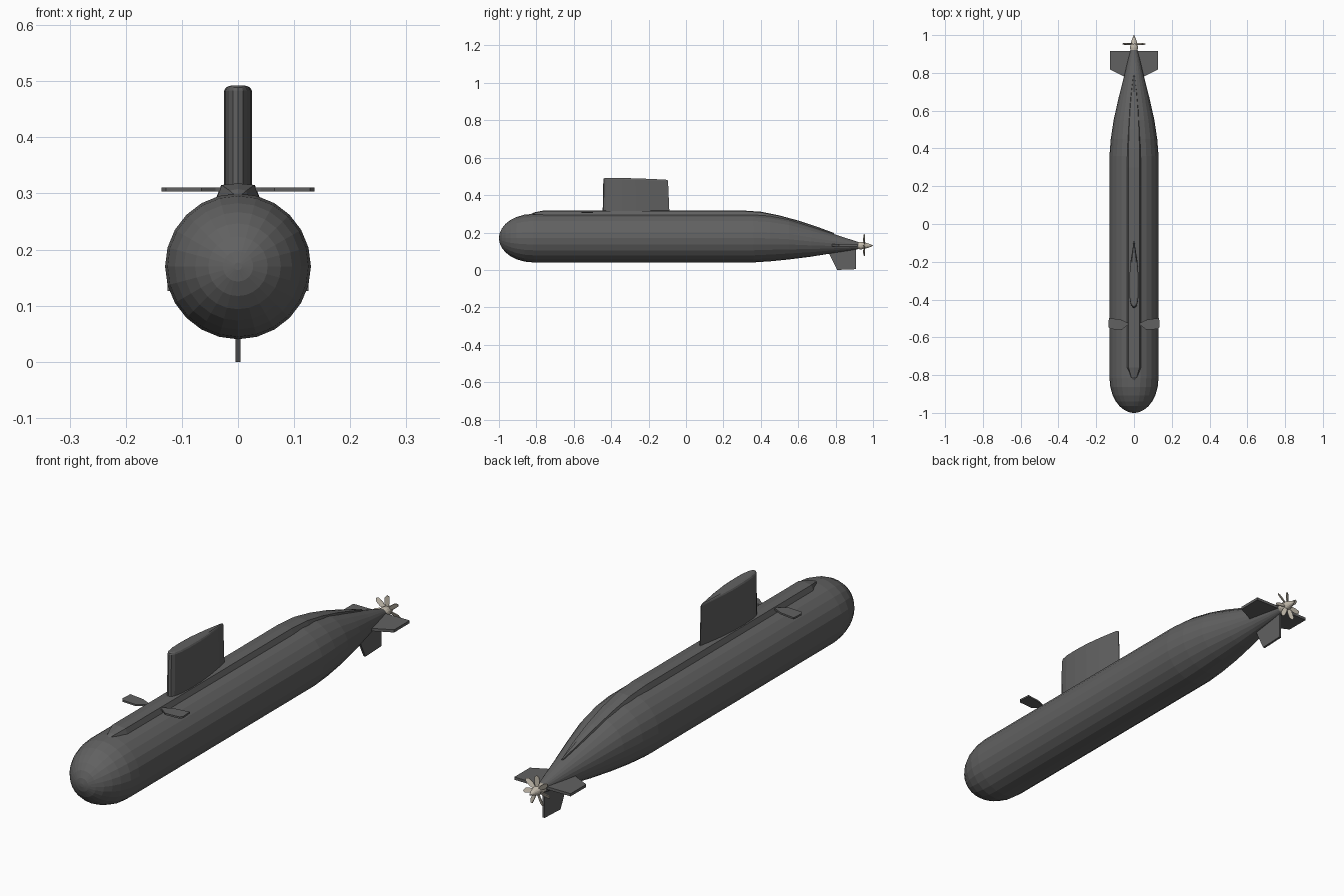
import bpy, bmesh
from math import sin, cos, pi, radians
from mathutils import Matrix, Vector

if "Cube" in bpy.data.objects:
    bpy.data.objects.remove(bpy.data.objects["Cube"])


def material(name, color):
    m = bpy.data.materials.new(name)
    m.diffuse_color = color
    m.use_nodes = True
    m.node_tree.nodes["Principled BSDF"].inputs["Base Color"].default_value = m.diffuse_color
    return m


dark = material("dark_grey", (0.12, 0.12, 0.12, 1))
bronze = material("pale_bronze", (0.55, 0.50, 0.42, 1))


def finish(bm, name, mat):
    bmesh.ops.recalc_face_normals(bm, faces=bm.faces)
    me = bpy.data.meshes.new(name)
    bm.to_mesh(me)
    bm.free()
    me.materials.append(mat)
    ob = bpy.data.objects.new(name, me)
    bpy.context.collection.objects.link(ob)
    return ob


def loft(name, rings, mat):
    """Skin a list of equal-length point rings and cap both ends."""
    bm = bmesh.new()
    vs = [[bm.verts.new(p) for p in r] for r in rings]
    n = len(vs[0])
    for a, b in zip(vs, vs[1:]):
        for i in range(n):
            j = (i + 1) % n
            bm.faces.new((a[i], a[j], b[j], b[i]))
    bm.faces.new(vs[0])
    bm.faces.new(vs[-1])
    bmesh.ops.remove_doubles(bm, verts=bm.verts, dist=1e-5)
    return finish(bm, name, mat)


def circle(y, r, z, n):
    return [(r * cos(2 * pi * i / n), y, z + r * sin(2 * pi * i / n)) for i in range(n)]


def plate(name, outline, thick, mat, mirror=False):
    """Thin fin from 3D outline, thickness given as a vector."""
    t = Vector(thick) / 2
    ob = loft(name, [[Vector(p) - t for p in outline], [Vector(p) + t for p in outline]], mat)
    if mirror:
        ob.modifiers.new("mirror", "MIRROR")
    return ob


# Hull: rounded bow, parallel body, tapering stern with dropping axis
nose = [(-0.815 - 0.185 * cos(a), 0.13 * sin(a), 0.17)
        for a in [radians(d) for d in (3, 12, 24, 36, 48, 60, 75, 90)]]
body = [(0.36, 0.13, 0.17), (0.45, 0.123, 0.169), (0.55, 0.108, 0.164), (0.67, 0.081, 0.152),
        (0.78, 0.053, 0.142), (0.86, 0.034, 0.135), (0.925, 0.018, 0.13)]
loft("hull", [circle(y, r, z, 24) for y, r, z in nose + body], dark)

# Deck casing: flat-topped ridge along the hull
casing = [(-0.83, 0.003, 0.298), (-0.81, 0.015, 0.308), (-0.76, 0.029, 0.318), (0.30, 0.030, 0.318),
          (0.40, 0.029, 0.311), (0.50, 0.026, 0.291), (0.60, 0.021, 0.264),
          (0.70, 0.013, 0.231), (0.79, 0.003, 0.198)]
loft("deck_casing", [[(-w * 1.35, y, z - 0.03), (-w, y, z - 0.003), (0, y, z),
                      (w, y, z - 0.003), (w * 1.35, y, z - 0.03)] for y, w, z in casing], dark)


# Sail: foil plan section extruded upward with a softened, sloping top
foil = [(0, 0), (0.012, 0.35), (0.05, 0.65), (0.14, 0.9), (0.3, 1.0), (0.5, 0.95),
        (0.7, 0.7), (0.87, 0.36), (1, 0.06)]
loop = [(t, w) for t, w in foil] + [(t, -w) for t, w in foil[:0:-1]]


def sail_ring(z, y0, y1, half, drop):
    return [(w * half, y0 + t * (y1 - y0), z - drop * t ** 2) for t, w in loop]


loft("sail", [sail_ring(0.29, -0.446, -0.088, 0.025, 0),
              sail_ring(0.483, -0.442, -0.096, 0.025, 0.008),
              sail_ring(0.489, -0.439, -0.099, 0.022, 0.01),
              sail_ring(0.492, -0.433, -0.106, 0.017, 0.01)], dark)

# Bow planes: narrow root flaring to a wide blade
z = 0.307
plate("bow_planes", [(0.02, -0.535, z), (0.04, -0.54, z), (0.065, -0.56, z), (0.128, -0.556, z),
                     (0.136, -0.545, z), (0.133, -0.498, z), (0.07, -0.506, z),
                     (0.04, -0.52, z), (0.02, -0.522, z)], (0, 0, 0.007), dark, True)

# Stern planes and lower rudder
z = 0.132
plate("stern_planes", [(0.01, 0.765, z), (0.05, 0.78, z), (0.126, 0.818, z),
                       (0.126, 0.917, z), (0.01, 0.917, z)], (0, 0, 0.011), dark, True)
plate("lower_rudder", [(0, 0.74, 0.125), (0, 0.765, 0.088), (0, 0.808, 0.0), (0, 0.909, 0.004),
                       (0, 0.909, 0.125)], (0.009, 0, 0), dark)

# Propeller hub
axis_z = 0.13
loft("propeller_hub", [circle(y, r, axis_z, 14) for y, r in
                       [(0.92, 0.019), (0.935, 0.021), (0.955, 0.018), (0.98, 0.010), (1.0, 0.001)]], bronze)

# Propeller: seven pitched blades
bm = bmesh.new()
shape = [(0.010, -0.005), (0.032, -0.010), (0.052, -0.009), (0.062, 0.0),
         (0.056, 0.008), (0.034, 0.009), (0.010, 0.005)]
for k in range(7):
    place = (Matrix.Translation((0, 0.953, axis_z)) @ Matrix.Rotation(2 * pi * k / 7, 4, 'Y')
             @ Matrix.Rotation(radians(25), 4, 'Z'))
    back, front = [[bm.verts.new(place @ Vector((c, o, r))) for r, c in shape] for o in (-0.0015, 0.0015)]
    bm.faces.new(back)
    bm.faces.new(front)
    for i in range(len(shape)):
        j = (i + 1) % len(shape)
        bm.faces.new((back[i], back[j], front[j], front[i]))
finish(bm, "propeller_blades", bronze)
